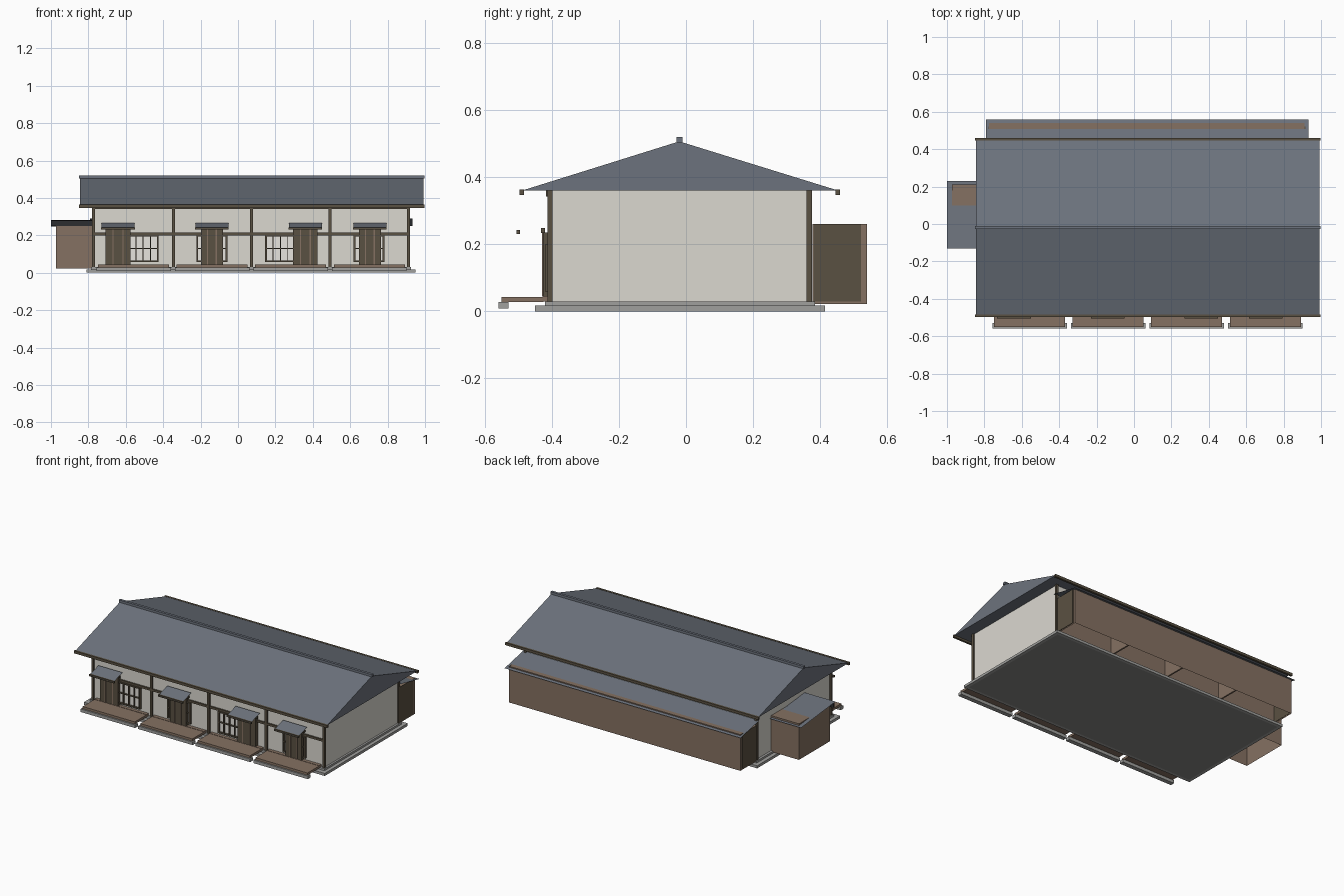
import bpy, bmesh

if "Cube" in bpy.data.objects:
    bpy.data.objects.remove(bpy.data.objects["Cube"])


def material(name, r, g, b):
    m = bpy.data.materials.new(name)
    m.diffuse_color = (r, g, b, 1)
    m.use_nodes = True
    m.node_tree.nodes["Principled BSDF"].inputs["Base Color"].default_value = m.diffuse_color
    return m


PLASTER = material("plaster", 0.71, 0.69, 0.63)
PAPER = material("window_paper", 0.82, 0.80, 0.75)
SLATE = material("slate", 0.152, 0.171, 0.205)
BOARD = material("brown_boards", 0.235, 0.166, 0.122)
TIMBER = material("dark_timber", 0.102, 0.082, 0.054)
CHARCOAL = material("charcoal", 0.025, 0.026, 0.03)
STONE = material("stone", 0.35, 0.35, 0.34)
SOIL = material("dark_underside", 0.24, 0.24, 0.23)


def finish(name, bm, mats):
    mesh = bpy.data.meshes.new(name)
    bm.to_mesh(mesh)
    bm.free()
    for m in mats:
        mesh.materials.append(m)
    obj = bpy.data.objects.new(name, mesh)
    bpy.context.collection.objects.link(obj)
    return obj


def add_box(bm, x, y, z, open_bottom=False):
    """Box given as (min, max) ranges."""
    verts = bmesh.ops.create_cube(bm, size=1)["verts"]
    for v in verts:
        v.co = [r[0] if c < 0 else r[1] for c, r in zip(v.co, (x, y, z))]
    if open_bottom:
        low = [f for f in {f for v in verts for f in v.link_faces}
               if all(abs(v.co.z - z[0]) < 1e-6 for v in f.verts)]
        bmesh.ops.delete(bm, geom=low, context="FACES_ONLY")


def boxes(name, mat, parts, open_bottom=False):
    bm = bmesh.new()
    for p in parts:
        add_box(bm, *p, open_bottom=open_bottom)
    return finish(name, bm, [mat])


def sheet(name, mat, x, low, high):
    """Single sloping roof sheet between two (y, z) edges."""
    bm = bmesh.new()
    f = bm.faces.new([bm.verts.new(c) for c in (
        (x[0], *low), (x[1], *low), (x[1], *high), (x[0], *high))])
    f.normal_update()
    if f.normal.z < 0:
        f.normal_flip()
    return finish(name, bm, [mat])


POSTS = [-0.772, -0.346, 0.071, 0.492, 0.912]
BAYS = [-0.558, -0.138, 0.281, 0.702]

# Stepped stone base with a dark inset underside
bm = bmesh.new()
add_box(bm, (-0.81, 0.948), (-0.45, 0.415), (0, 0.017))
bm.normal_update()
bottom = [f for f in bm.faces if f.normal.z < -0.5]
bmesh.ops.inset_region(bm, faces=bottom, thickness=0.028)
bottom[0].material_index = 1
finish("base", bm, [STONE, SOIL])
boxes("base_step", STONE, [((-0.785, 0.925), (-0.42, 0.385), (0.017, 0.03))])

# Plaster body
boxes("house_walls", PLASTER, [((-0.77, 0.912), (-0.402, 0.365), (0.03, 0.36))])

# Timber posts and rails
boxes("front_posts", TIMBER, [((x - 0.008, x + 0.008), (-0.413, -0.398), (0.03, 0.36)) for x in POSTS])
boxes("back_posts", TIMBER, [((x - 0.008, x + 0.008), (0.36, 0.376), (0.03, 0.36))
                             for x in (POSTS[0], POSTS[-1])])
boxes("front_rails", TIMBER, [((-0.772, 0.912), (-0.412, -0.4), (0.2, 0.214)),
                              ((-0.772, 0.912), (-0.418, -0.4), (0.342, 0.36))])

# Main gable roof as an extruded triangle
bm = bmesh.new()
tri = bm.faces.new([bm.verts.new((-0.845, y, z)) for y, z in
                    ((-0.49, 0.36), (0.455, 0.36), (-0.02, 0.507))])
ext = bmesh.ops.extrude_face_region(bm, geom=[tri])["geom"]
bmesh.ops.translate(bm, vec=(1.837, 0, 0), verts=[g for g in ext if isinstance(g, bmesh.types.BMVert)])
bmesh.ops.recalc_face_normals(bm, faces=bm.faces)
finish("main_roof", bm, [SLATE])
boxes("ridge_cap", SLATE, [((-0.85, 0.997), (-0.028, -0.011), (0.503, 0.52))])
boxes("eave_beams", TIMBER, [((-0.85, 0.997), (y - 0.007, y + 0.007), (0.347, 0.364))
                             for y in (-0.49, 0.453)])

# Rear lean-to, open underneath, with partitions at each bay
boxes("rear_shed", BOARD, [((-0.775, 0.912), (0.377, 0.54), (0.022, 0.261))], True)
boxes("rear_shed_ends", TIMBER, [((x - 0.003, x + 0.003), (0.38, 0.522), (0.03, 0.261))
                                 for x in (-0.776, 0.913)])
boxes("rear_shed_partitions", BOARD, [((x - 0.005, x + 0.005), (0.38, 0.535), (0.025, 0.255))
                                      for x in POSTS[1:4]])
sheet("rear_shed_roof", SLATE, (-0.79, 0.932), (0.56, 0.25), (0.365, 0.291))

# Side annex, open underneath, with a dark edge strip under the high side of its roof
boxes("side_annex", BOARD, [((-0.973, -0.77), (-0.11, 0.212), (0.022, 0.26))], True)
sheet("annex_roof", SLATE, (-1.0, -0.775), (0.23, 0.247), (-0.13, 0.283))
boxes("annex_roof_trim", CHARCOAL, [((-1.0, -0.78), (-0.118, -0.111), (0.249, 0.28))])

# Porches: a wooden deck with a stone step in front of each bay
boxes("porch_decks", BOARD, [((c - 0.19, c + 0.19), (-0.55, -0.425), (0.028, 0.043)) for c in BAYS])
boxes("porch_steps", STONE, [((c - 0.199, c + 0.199), (-0.559, -0.53), (0.008, 0.028)) for c in BAYS])
boxes("door_sills", BOARD, [((c - 0.19, c + 0.19), (-0.428, -0.405), (0.03, 0.045)) for c in BAYS])

# Doors, awnings and lattice windows: (door centre, half width, window centre)
FRONTS = [(-0.642, 0.066, -0.507), (-0.14, 0.059, -0.14), (0.36, 0.066, 0.227), (0.705, 0.059, 0.70)]
leaves, stiles, bars, panes, beams = [], [], [], [], []
for i, (d, h, w) in enumerate(FRONTS):
    leaves.append(((d - h, d + h), (-0.427, -0.402), (0.043, 0.235)))
    stiles += [((d + s * h * 0.4 - 0.003, d + s * h * 0.4 + 0.003), (-0.43, -0.427), (0.045, 0.235))
               for s in (-1, 1)]
    # paper pane behind a lattice of frame and inner bars
    panes.append(((w - 0.08, w + 0.08), (-0.407, -0.401), (0.06, 0.199)))
    for k in range(5):
        x = w - 0.078 + 0.039 * k
        t = 0.005 if k in (0, 4) else 0.0025
        bars.append(((x - t, x + t), (-0.419, -0.402), (0.058, 0.2)))
    for z, t in ((0.062, 0.004), (0.13, 0.0025), (0.197, 0.004)):
        bars.append(((w - 0.082, w + 0.082), (-0.419, -0.402), (z - t, z + t)))
    # awning sheet with its beams
    sheet(f"awning_roof_{i + 1}", SLATE, (d - 0.088, d + 0.088), (-0.506, 0.238), (-0.412, 0.266))
    beams.append(((d - 0.09, d + 0.09), (-0.505, -0.495), (0.23, 0.243)))
    beams.append(((d - 0.08, d + 0.08), (-0.432, -0.42), (0.234, 0.248)))
boxes("door_leaves", TIMBER, leaves)
boxes("door_stiles", BOARD, stiles)
boxes("window_panes", PAPER, panes)
boxes("window_lattices", TIMBER, bars)
boxes("awning_beams", TIMBER, beams)
